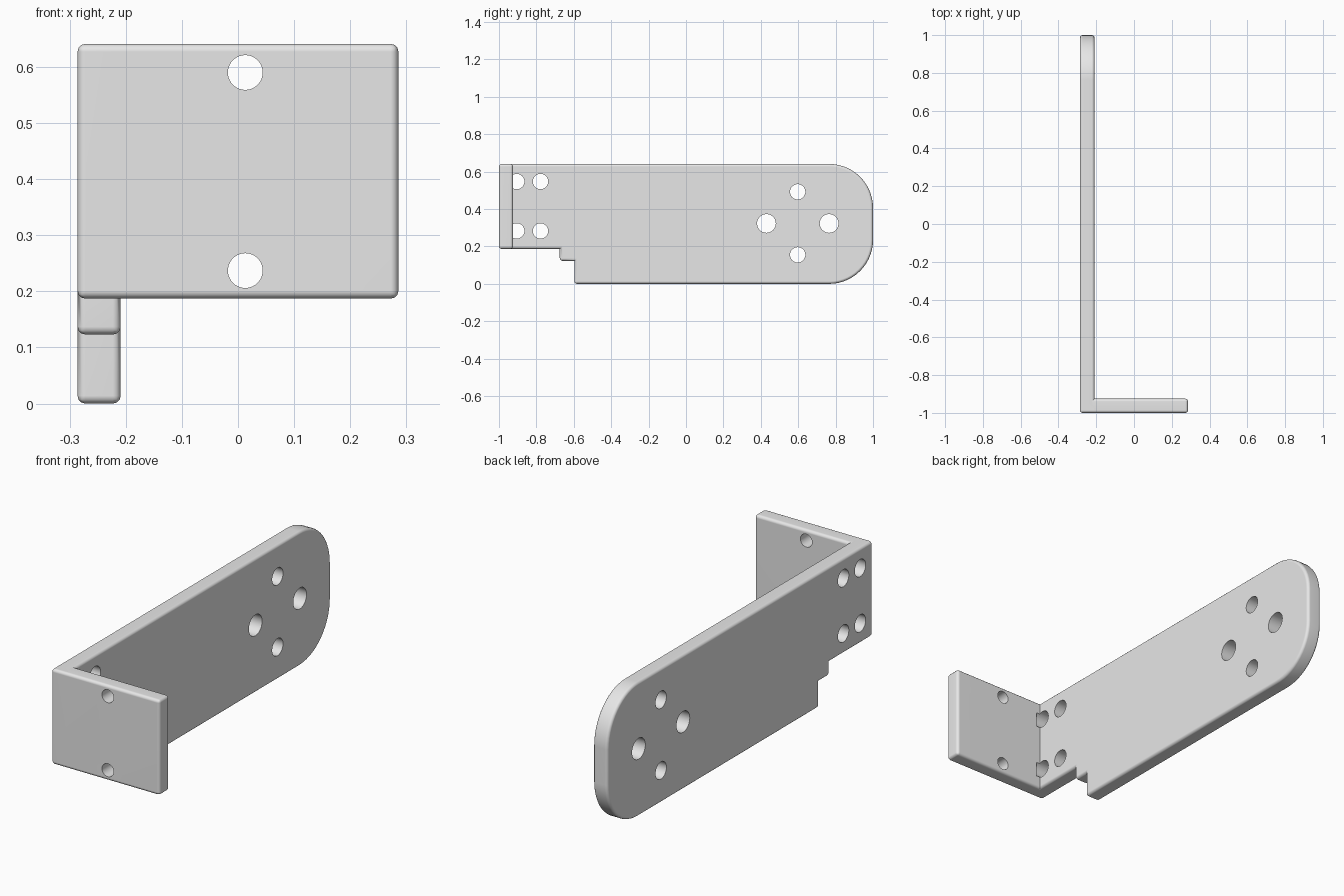
import bpy, bmesh
from math import radians, sin, cos, pi
from mathutils import Matrix, Vector

cube = bpy.data.objects.get("Cube")
if cube:
    bpy.data.objects.remove(cube, do_unlink=True)

HALF_W, TOP, STEP_Z = 0.286, 0.641, 0.187
INNER_X, FLANGE_Y = -0.209, -0.925
ARC_R, BEVEL = 0.235, 0.014

grey = bpy.data.materials.new("light_grey")
grey.use_nodes = True
grey.diffuse_color = (0.8, 0.8, 0.8, 1)
grey.node_tree.nodes["Principled BSDF"].inputs["Base Color"].default_value = (0.8, 0.8, 0.8, 1)


def make_object(name, bm):
    mesh = bpy.data.meshes.new(name)
    bm.to_mesh(mesh)
    bm.free()
    mesh.materials.append(grey)
    obj = bpy.data.objects.new(name, mesh)
    bpy.context.collection.objects.link(obj)
    return obj


def arc(cy, cz, start, steps=14):
    """Quarter-circle points running counter-clockwise."""
    angles = [start + pi / 2 * i / steps for i in range(steps + 1)]
    return [(cy + ARC_R * cos(a), cz + ARC_R * sin(a)) for a in angles]


def extrude(bm, faces, dx):
    result = bmesh.ops.extrude_face_region(bm, geom=faces)["geom"]
    verts = [g for g in result if isinstance(g, bmesh.types.BMVert)]
    bmesh.ops.translate(bm, verts=verts, vec=(dx, 0, 0))
    return [g for g in result if isinstance(g, bmesh.types.BMFace)]


# Side profile: stepped arm with a rounded end, plus a strip that becomes the flange
bm = bmesh.new()
outline = [(FLANGE_Y, STEP_Z), (-0.675, STEP_Z), (-0.675, 0.123), (-0.597, 0.123), (-0.597, 0)]
outline += arc(1 - ARC_R, ARC_R, -pi / 2) + arc(1 - ARC_R, TOP - ARC_R, 0)
outline.append((FLANGE_Y, TOP))
arm_verts = [bm.verts.new((-HALF_W, y, z)) for y, z in outline]
corner_verts = [bm.verts.new((-HALF_W, -1, z)) for z in (TOP, STEP_Z)]
arm = bm.faces.new(arm_verts)
strip = bm.faces.new([arm_verts[0], arm_verts[-1]] + corner_verts)

# Thicken the arm, then pull the end strip out sideways as the flange
inner = extrude(bm, [arm, strip], INNER_X + HALF_W)
end = min(inner, key=lambda f: f.calc_center_median().y)
extrude(bm, [end], HALF_W - INNER_X)
bmesh.ops.recalc_face_normals(bm, faces=bm.faces[:])
bmesh.ops.dissolve_limit(bm, angle_limit=radians(1), verts=bm.verts[:], edges=bm.edges[:])

# Round the outside edges and leave the inside corners crisp
convex = [e for e in bm.edges if e.is_manifold and e.calc_face_angle_signed() > radians(30)]
bmesh.ops.bevel(bm, geom=convex, offset=BEVEL, segments=3, profile=0.5, affect='EDGES')
bracket = make_object("bracket", bm)

# Drill holes: (centre, radius, axis, length)
ARM_X = -0.255
holes = [((0.013, -0.96, z), 0.031, 'X', 0.2) for z in (0.237, 0.59)]
holes += [((ARM_X, y, z), 0.041, 'Y', 0.13) for y in (-0.905, -0.778) for z in (0.283, 0.547)]
holes += [((ARM_X, 0.597, z), 0.041, 'Y', 0.2) for z in (0.155, 0.492)]
holes += [((ARM_X, y, 0.323), 0.05, 'Y', 0.2) for y in (0.43, 0.765)]
bm = bmesh.new()
for centre, radius, axis, length in holes:
    matrix = Matrix.Translation(Vector(centre)) @ Matrix.Rotation(pi / 2, 4, axis)
    bmesh.ops.create_cone(bm, cap_ends=True, segments=40, radius1=radius, radius2=radius,
                          depth=length, matrix=matrix)
cutter = make_object("hole_cutter", bm)
cutter.hide_render = True

cut = bracket.modifiers.new("holes", 'BOOLEAN')
cut.operation, cut.solver, cut.object = 'DIFFERENCE', 'EXACT', cutter
bpy.ops.object.select_all(action='DESELECT')
bracket.select_set(True)
bpy.context.view_layer.objects.active = bracket
bpy.ops.object.modifier_apply(modifier=cut.name)
bpy.data.objects.remove(cutter, do_unlink=True)

# Smooth shading with flat broad faces
bpy.ops.object.shade_smooth_by_angle(angle=radians(35))
normals = bracket.modifiers.new("even_shading", 'WEIGHTED_NORMAL')
normals.keep_sharp = True
